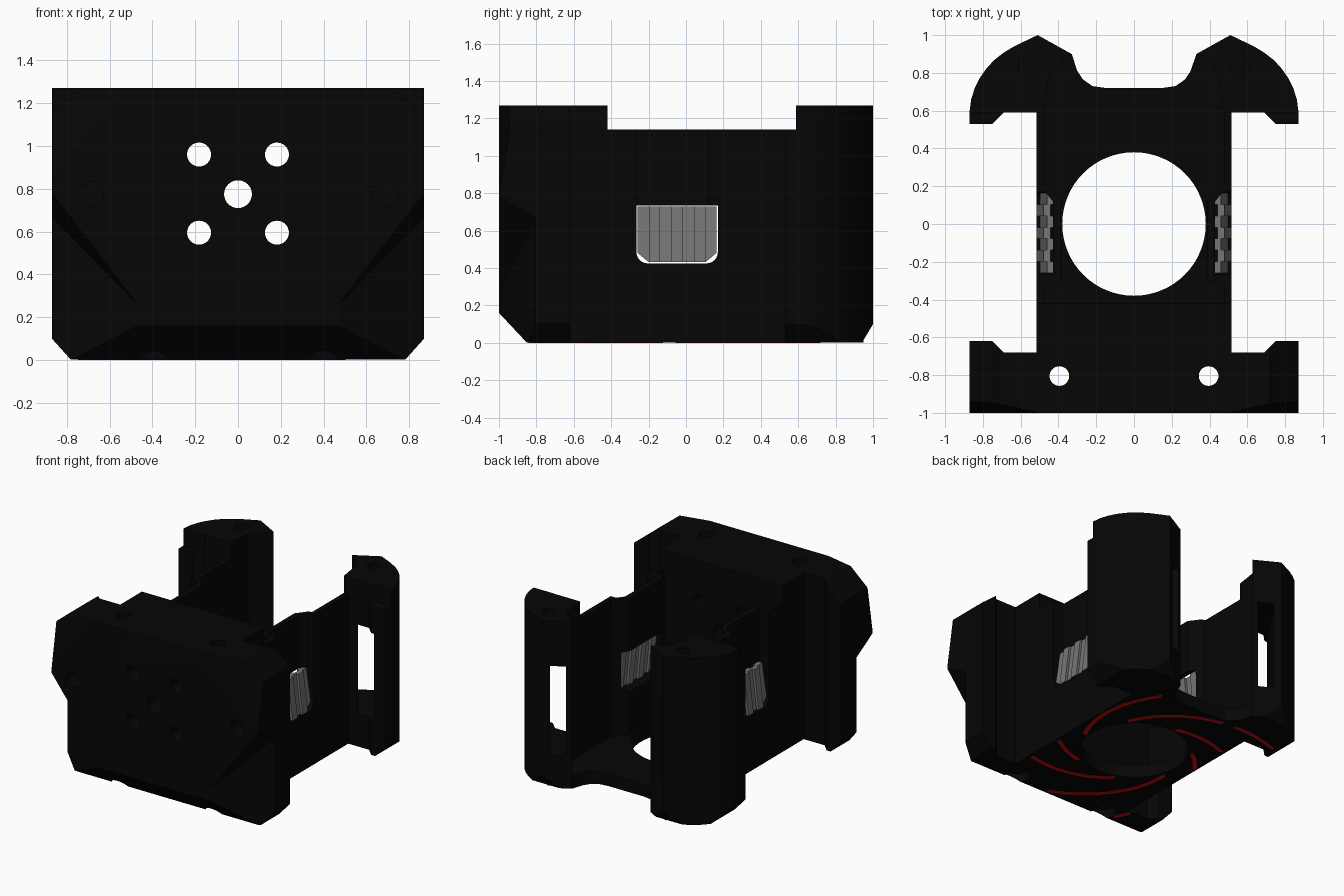
import bpy, bmesh, math
from mathutils import Vector

if "Cube" in bpy.data.objects:
    bpy.data.objects.remove(bpy.data.objects["Cube"])


def material(name, rgb):
    m = bpy.data.materials.new(name)
    m.diffuse_color = (*rgb, 1)
    m.use_nodes = True
    m.node_tree.nodes["Principled BSDF"].inputs["Base Color"].default_value = m.diffuse_color
    return m


BLACK = material("matte black", (0.0018, 0.0018, 0.0018))
GREY = material("vent grey", (0.18, 0.18, 0.18))
RED = material("accent red", (0.6, 0.003, 0.004))
BASE = 0.003


def make(name, bm, mat):
    bmesh.ops.recalc_face_normals(bm, faces=bm.faces[:])
    me = bpy.data.meshes.new(name)
    bm.to_mesh(me)
    bm.free()
    ob = bpy.data.objects.new(name, me)
    bpy.context.collection.objects.link(ob)
    me.materials.append(mat)
    return ob


def prism(poly, z0, z1):
    bm = bmesh.new()
    f = bm.faces.new([bm.verts.new((x, y, z0)) for x, y in poly])
    r = bmesh.ops.extrude_face_region(bm, geom=[f])
    vs = [v for v in r["geom"] if isinstance(v, bmesh.types.BMVert)]
    bmesh.ops.translate(bm, verts=vs, vec=(0, 0, z1 - z0))
    bmesh.ops.recalc_face_normals(bm, faces=bm.faces[:])
    return bm


def chamfer(bm, p, q, r, keep):
    """Trim everything beyond the plane p-q-r, keeping the side of keep."""
    p, q, r = Vector(p), Vector(q), Vector(r)
    n = (q - p).cross(r - p)
    if n.dot(Vector(keep) - p) > 0:
        n = -n
    bmesh.ops.bisect_plane(bm, geom=bm.verts[:] + bm.edges[:] + bm.faces[:],
                           plane_co=p, plane_no=n, clear_outer=True)
    bmesh.ops.holes_fill(bm, edges=[e for e in bm.edges if e.is_boundary], sides=0)


def hull(points):
    bm = bmesh.new()
    for p in points:
        bm.verts.new(p)
    bmesh.ops.convex_hull(bm, input=bm.verts[:])
    return bm


def box(x0, x1, y0, y1, z0, z1):
    return hull([(x, y, z) for x in (x0, x1) for y in (y0, y1) for z in (z0, z1)])


def circle(cx, cy, r, n=32):
    return [(cx + r * math.cos(2 * math.pi * i / n), cy + r * math.sin(2 * math.pi * i / n))
            for i in range(n)]


def along_y(x, z, r, y0, y1):
    bm = prism(circle(x, z, r), y0, y1)
    for v in bm.verts:
        v.co = (v.co.x, v.co.z, v.co.y)
    return bm


def subtract(ob, cutters):
    for bm in cutters:
        c = make("cutter", bm, BLACK)
        m = ob.modifiers.new("cut", "BOOLEAN")
        m.operation, m.solver, m.object = "DIFFERENCE", "EXACT", c
        dg = bpy.context.evaluated_depsgraph_get()
        dg.update()
        me = bpy.data.meshes.new_from_object(ob.evaluated_get(dg))
        ob.modifiers.clear()
        ob.data = me
        bpy.data.objects.remove(c)


# Front block with ears and chamfered corners
half = [(0.87, -1), (0.87, -0.62), (0.75, -0.62), (0.69, -0.68), (0.515, -0.68), (0.515, -0.42)]
bm = prism(half + [(-x, y) for x, y in reversed(half)], BASE, 1.27)
mid = (0, -0.7, 0.6)
chamfer(bm, (0, -1, 0.16), (1, -1, 0.16), (0, -0.85, 0), mid)
for s in (-1, 1):
    chamfer(bm, (s * 0.72, 0, 1.27), (s * 0.72, -1, 1.27), (s * 0.87, 0, 1.15), mid)
    chamfer(bm, (s * 0.78, 0, 0), (s * 0.78, -1, 0), (s * 0.87, 0, 0.1), mid)
    chamfer(bm, (s * 0.5, -1, 1.27), (s * 0.87, -0.94, 1.15), (s * 0.87, -1, 0.8), mid)
front = make("front_block", bm, BLACK)
cuts = [along_y(0, 0.775, 0.065, -1.1, -0.3)]
for s in (-1, 1):
    cuts += [along_y(s * 0.182, z, 0.056, -1.1, -0.3) for z in (0.595, 0.96)]
    cuts.append(along_y(s * 0.69, 0.775, 0.06, -1.1, -0.88))
    cuts.append(prism(circle(s * 0.395, -0.805, 0.052), -0.1, 1.4))
    cuts.append(prism(circle(s * 0.395, -0.805, 0.085), -0.1, 0.07))
    # slanted relief at the lower corners
    cuts.append(hull([(s * x, y, z) for x, y, z in (
        (0.47, -1.0, -0.1), (0.47, -1.0, 0.26), (0.90, -0.79, -0.1), (0.90, -0.79, 0.70),
        (0.90, -1.0, 0.82), (0.47, -1.1, -0.1), (0.47, -1.1, 0.26), (0.90, -1.1, 0.82),
        (0.90, -1.1, -0.1))]))
subtract(front, cuts)

# Floor plate with round opening and scooped rear edge
half = [(0.515, -0.45), (0.515, 0.62), (0.5, 0.95), (0.33, 0.9), (0.30, 0.81),
        (0.27, 0.765), (0.22, 0.73), (0.15, 0.72)]
bm = prism(half + [(-x, y) for x, y in reversed(half)], BASE, 0.1)
floor = make("floor_plate", bm, BLACK)
subtract(floor, [prism(circle(0, 0, 0.38, 64), -0.1, 0.3)])

# Vent opening outline with rounded lower corners
Y0, Y1, Z0, Z1, R = -0.265, 0.17, 0.425, 0.735, 0.06
vent = [(Y1, Z1), (Y0, Z1)]
for cy, a0 in ((Y0 + R, 180), (Y1 - R, 270)):
    vent += [(cy + R * math.cos(math.radians(a0 + k * 15)),
              Z0 + R + R * math.sin(math.radians(a0 + k * 15))) for k in range(7)]

for s, side in ((1, "right"), (-1, "left")):
    # Thin side wall that steps inward around a bay above the vent
    plan = [(0.515, -0.44), (0.515, 0.6), (0.478, 0.6), (0.478, 0.21), (0.45, 0.20),
            (0.39, 0.12), (0.39, -0.30), (0.478, -0.32), (0.478, -0.44)]
    wall = make(side + "_side_wall", prism([(s * x, y) for x, y in plan], BASE, 1.14), BLACK)
    hole = prism(vent, 0.3, 0.6)
    for v in hole.verts:
        v.co = (s * v.co.z, v.co.x, v.co.y)
    subtract(wall, [hole, hull([(s * x, y, z) for z in (0.72, 1.3) for x, y in (
        (0.6, Y0), (0.6, Y1), (0.43, Y0), (0.43, 0.12), (0.47, Y1))])])

    # Leaning vent slats with stepped faces
    bm = bmesh.new()
    n = 7
    w = (Y1 - Y0 - 0.012) / n
    for i in range(n):
        y = Y0 + 0.006 + i * w
        low = Z0 + 0.006
        ends = (low + (0.05 if i == 0 else 0), low + (0.05 if i == n - 1 else 0))
        off = 0.018 * (i % 2)
        vs = [[bm.verts.new((s * (x + off), yy, z if z else e)) for yy, e in zip((y, y + w), ends)]
              for x, z in ((0.425, Z1 - 0.005), (0.46, Z1 - 0.005), (0.497, 0), (0.455, 0))]
        for k in range(4):
            a, b = vs[k], vs[(k + 1) % 4]
            bm.faces.new((a[0], a[1], b[1], b[0]))
        for j in (0, 1):
            bm.faces.new([p[j] for p in vs])
    make(side + "_vent_slats", bm, GREY)

    # Rear post with rounded outer back and hooked front lip
    cx, cy = 0.45, 0.59
    arc = [(0.87, 0.53), (0.87, 0.6), (0.862, 0.66), (0.843, 0.72), (0.815, 0.775), (0.78, 0.825),
           (0.74, 0.868), (0.69, 0.907), (0.63, 0.943), (0.51, 1.0)]
    poly = arc + [(0.33, 0.9), (0.41, 0.84), (0.45, 0.78), (0.478, 0.59), (0.515, 0.59),
                  (0.69, 0.59), (0.75, 0.53)]
    bm = prism([(s * x, y) for x, y in poly], BASE, 1.27)
    mid = (s * 0.6, 0.7, 0.6)
    chamfer(bm, (s * 0.78, 0, 0), (s * 0.78, 1, 0), (s * 0.87, 0, 0.1), mid)
    chamfer(bm, (0, 0.94, 0), (1, 0.94, 0), (0, 1, 0.1), mid)
    post = make(side + "_rear_post", bm, BLACK)
    d, nrm = Vector((-0.574, 0.819)), Vector((0.819, 0.574)) * 0.055
    c = Vector((0.60, 0.68))
    slot = [c + d * t + nrm * k for t, k in ((-0.5, -1), (0.6, -1), (0.6, 1), (-0.5, 1))]
    subtract(post, [prism([(s * p.x, p.y) for p in slot], 0.25, 0.93),
                    box(s * 0.6, s * 1.0, 0.4, 0.588, 1.14, 1.4),
                    prism(circle(s * 0.56, 0.84, 0.05), 1.18, 1.4)])


def on_underside(x, y):
    x = abs(x)
    if math.hypot(x, y) < 0.385 or math.hypot(x - 0.395, y + 0.805) < 0.09:
        return False
    if -0.85 < y < -0.68:
        return x < 0.77
    if -0.68 <= y < 0.71:
        return x < 0.513 or (y > 0.595 and x < 0.775)
    return 0.34 < x and y < 0.94 and math.hypot(x - 0.45, y - 0.59) < 0.37


# Red spiral strips across the underside
bm = bmesh.new()
STEPS = 60
for k in range(7):
    def point(t, side):
        r = 0.41 + 0.28 * t + 0.33 * t * t
        a = math.radians(44 + k * 360 / 7 + 100 * t)
        r += side * 0.017
        return r * math.cos(a), r * math.sin(a)
    for i in range(STEPS):
        t0, t1 = i / STEPS, (i + 1) / STEPS
        quad = [point(t0, -1), point(t0, 1), point(t1, 1), point(t1, -1)]
        if all(on_underside(*p) for p in quad):
            lo = [bm.verts.new((x, y, 0.0)) for x, y in quad]
            hi = [bm.verts.new((x, y, 0.005)) for x, y in quad]
            bm.faces.new(lo)
            bm.faces.new(hi)
            for j in range(4):
                m = (j + 1) % 4
                bm.faces.new((lo[j], lo[m], hi[m], hi[j]))
make("spiral_strips", bm, RED)

# Smooth the curved surfaces, keep hard edges
for ob in bpy.context.collection.objects:
    ob.select_set(True)
bpy.context.view_layer.objects.active = front
bpy.ops.object.shade_smooth_by_angle(angle=math.radians(25))
